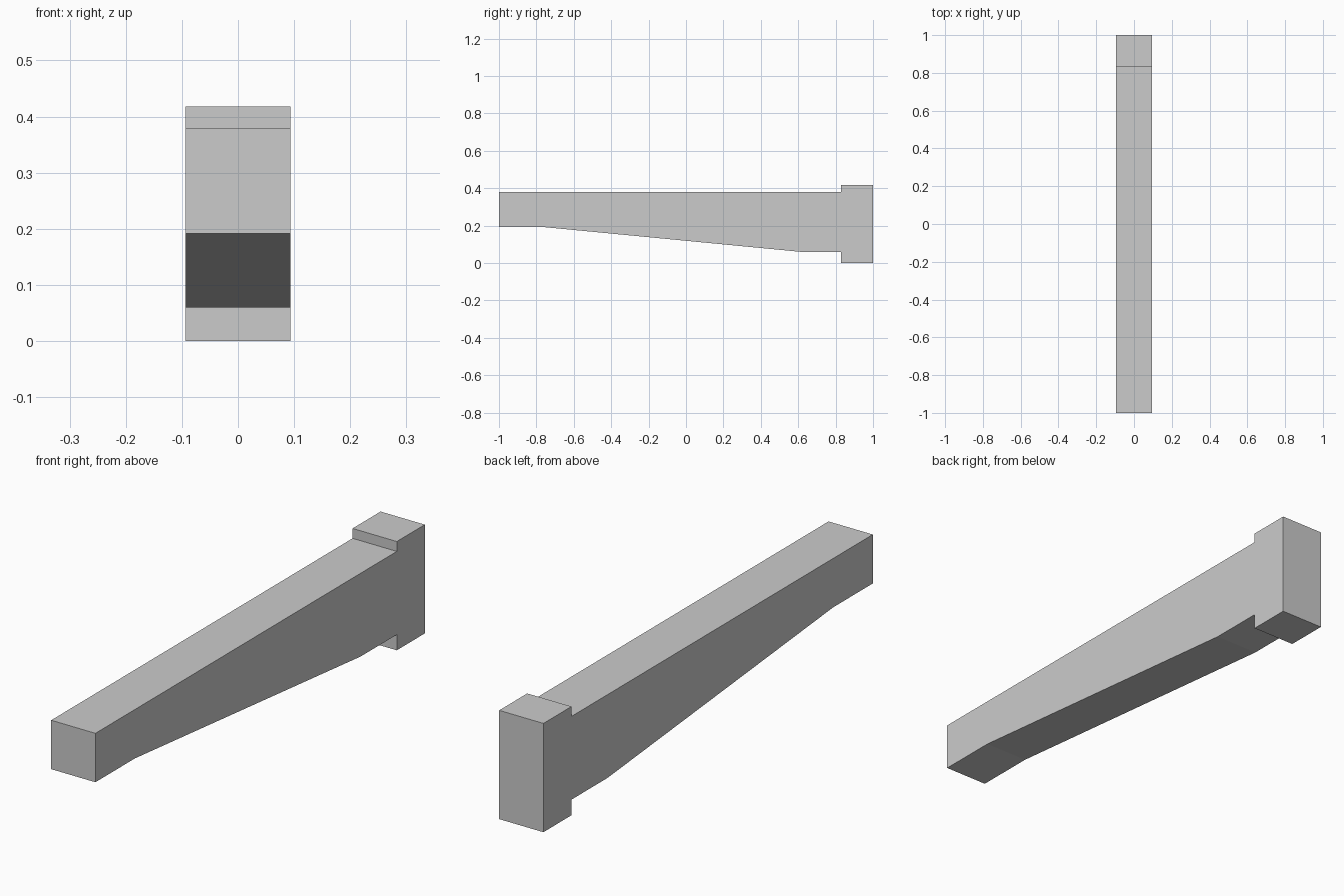
import bpy
import bmesh

cube = bpy.data.objects.get("Cube")
if cube:
    bpy.data.objects.remove(cube, do_unlink=True)

HALF_WIDTH = 0.094

grey = bpy.data.materials.new("light grey")
grey.use_nodes = True
colour = (0.6, 0.6, 0.6, 1)
grey.diffuse_color = colour
grey.node_tree.nodes["Principled BSDF"].inputs["Base Color"].default_value = colour


def extrude_profile(name, profile):
    """Sweep a side profile of (y, z) points across the full width."""
    bm = bmesh.new()
    side = bm.faces.new([bm.verts.new((-HALF_WIDTH, y, z)) for y, z in profile])
    swept = bmesh.ops.extrude_face_region(bm, geom=[side], use_keep_orig=True)
    moved = [g for g in swept["geom"] if isinstance(g, bmesh.types.BMVert)]
    bmesh.ops.translate(bm, verts=moved, vec=(2 * HALF_WIDTH, 0, 0))
    bmesh.ops.recalc_face_normals(bm, faces=bm.faces)
    mesh = bpy.data.meshes.new(name)
    bm.to_mesh(mesh)
    bm.free()
    mesh.materials.append(grey)
    obj = bpy.data.objects.new(name, mesh)
    bpy.context.collection.objects.link(obj)
    return obj


# Tapered arm with a stepped mounting block at the back, as one solid
extrude_profile("bracket_beam", [
    (-1, 0.38), (-1, 0.192), (-0.76, 0.192),      # slim front end
    (0.61, 0.06), (0.83, 0.06),                   # sloping underside
    (0.83, 0), (1, 0), (1, 0.418), (0.83, 0.418), # mounting block
    (0.83, 0.38),
])
